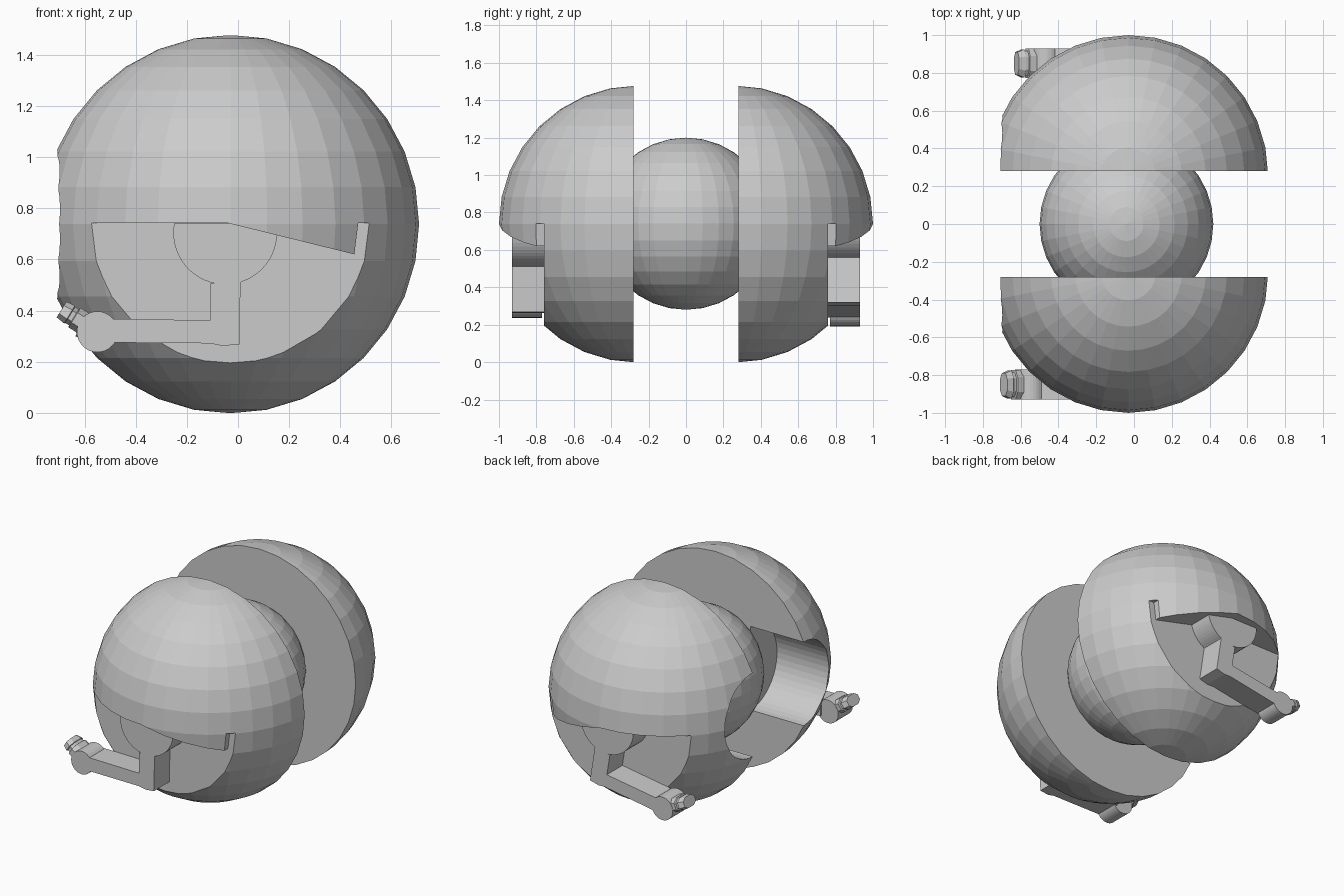
import bpy, bmesh, math
from mathutils import Matrix, Vector

if "Cube" in bpy.data.objects:
    bpy.data.objects.remove(bpy.data.objects["Cube"])

CX, CZ, R = -0.03, 0.738, 0.74      # axis of the split ball and its radius
CY, SPLIT, FACE = -0.26, -0.28, -0.76  # ball centre, inner cut, recess plane

grey = bpy.data.materials.new("light grey")
grey.diffuse_color = (0.6, 0.6, 0.6, 1)
grey.use_nodes = True
grey.node_tree.nodes["Principled BSDF"].inputs["Base Color"].default_value = grey.diffuse_color


def finish(name, bm):
    bmesh.ops.recalc_face_normals(bm, faces=bm.faces)
    me = bpy.data.meshes.new(name)
    bm.to_mesh(me)
    bm.free()
    me.materials.append(grey)
    ob = bpy.data.objects.new(name, me)
    bpy.context.collection.objects.link(ob)
    return ob


def ball(name, centre, radius, cut_y=None):
    bm = bmesh.new()
    bmesh.ops.create_uvsphere(bm, u_segments=32, v_segments=16, radius=radius,
                              matrix=Matrix.Translation(centre))
    if cut_y is not None:
        geom = bm.verts[:] + bm.edges[:] + bm.faces[:]
        cut = bmesh.ops.bisect_plane(bm, geom=geom, plane_co=(0, cut_y, 0),
                                     plane_no=(0, 1, 0), clear_outer=True)
        edges = [e for e in cut["geom_cut"] if isinstance(e, bmesh.types.BMEdge)]
        bmesh.ops.contextual_create(bm, geom=edges)
    return finish(name, bm)


def prism(name, outline, y0, y1):
    """Extrude an x-z outline from y0 to y1."""
    bm = bmesh.new()
    face = bm.faces.new([bm.verts.new((x, y0, z)) for x, z in outline])
    ext = bmesh.ops.extrude_face_region(bm, geom=[face])
    bmesh.ops.translate(bm, vec=(0, y1 - y0, 0),
                        verts=[v for v in ext["geom"] if isinstance(v, bmesh.types.BMVert)])
    return finish(name, bm)


def boolean(ob, cutter, operation):
    mod = ob.modifiers.new("cut", 'BOOLEAN')
    mod.object, mod.operation, mod.solver = cutter, operation, 'EXACT'
    dg = bpy.context.evaluated_depsgraph_get()
    me = bpy.data.meshes.new_from_object(ob.evaluated_get(dg))
    ob.modifiers.clear()
    ob.data = me
    bpy.data.objects.remove(cutter)


def arc(cx, cz, r, a0, a1, n):
    return [(cx + r * math.cos(math.radians(a0 + (a1 - a0) * i / n)),
             cz + r * math.sin(math.radians(a0 + (a1 - a0) * i / n))) for i in range(n + 1)]


def copy_to_back(ob, name, turn=0.0, lift=0.0):
    """Mirror a part to +y, optionally swung about the arm pivot."""
    me = ob.data.copy()
    pivot = Vector((-0.05, 0, 0.74))
    me.transform(Matrix.Translation(pivot + Vector((0, 0, lift)))
                 @ Matrix.Rotation(-math.radians(turn), 4, 'Y')
                 @ Matrix.Translation(-pivot) @ Matrix.Scale(-1, 4, (0, 1, 0)))
    me.flip_normals()
    new = bpy.data.objects.new(name, me)
    bpy.context.collection.objects.link(new)


# Core ball between the two halves
ball("core_ball", (-0.04, 0, 0.74), 0.46)

# Half shell with a flat lower recess and a round side port
shell = ball("front_shell", (CX, CY, CZ), R, SPLIT)
boolean(shell, prism("recess_cutter", [(-1, -1), (1, -1), (1, 0.742), (-1, 0.742)], -2, FACE),
        'DIFFERENCE')
bm = bmesh.new()
bmesh.ops.create_cone(bm, cap_ends=True, segments=48, radius1=0.29, radius2=0.29, depth=0.9,
                      matrix=Matrix.Translation((-0.75, SPLIT, CZ)) @ Matrix.Rotation(math.pi / 2, 4, 'Y'))
boolean(shell, finish("port_cutter", bm), 'DIFFERENCE')
copy_to_back(shell, "back_shell")

# Thin wedge hanging under the upper edge of the recess
wedge = ball("front_wedge", (CX, CY, CZ), R)
boolean(wedge, prism("wedge_cutter", [(-0.04, 0.742), (0.47, 0.742), (0.455, 0.62)], -2, FACE),
        'INTERSECT')
copy_to_back(wedge, "back_wedge")

# Cranked arm: half-round hub, stem and lever
hub = arc(-0.05, 0.705, 0.203, 170, 259, 14) + [(-0.108, 0.505), (-0.11, 0.362), (-0.50, 0.368),
      (-0.50, 0.275), (-0.11, 0.272), (-0.06, 0.262), (0.005, 0.268), (0.01, 0.51)]
hub += arc(-0.05, 0.705, 0.203, 288, 370, 14)
arm = prism("front_arm", hub, -0.93, FACE)
copy_to_back(arm, "back_arm", 10, 0.035)

# Round knuckle at the lever's end
knuckle = prism("front_knuckle", arc(-0.55, 0.317, 0.08, 0, 348.75, 31), -0.93, -0.77)
copy_to_back(knuckle, "back_knuckle", 10, 0.035)

# Two-step chamfered finger: octagon sections along the tilted axis
bm = bmesh.new()
axis = Vector((-0.85, 0, 0.53)).normalized()
side = Vector((0.53, 0, 0.85)).normalized()
sections = [(0.03, 0.045, 0.078), (0.105, 0.045, 0.078), (0.108, 0.037, 0.066),
            (0.125, 0.037, 0.066), (0.128, 0.041, 0.075), (0.165, 0.036, 0.06)]
rings = []
for d, w, h in sections:
    c = Vector((-0.55, -0.85, 0.317)) + axis * d
    pts = [(w, h * .5), (w * .5, h), (-w * .5, h), (-w, h * .5),
           (-w, -h * .5), (-w * .5, -h), (w * .5, -h), (w, -h * .5)]
    rings.append([bm.verts.new(c + side * a + Vector((0, b, 0))) for a, b in pts])
for lo, hi in zip(rings, rings[1:]):
    for i in range(8):
        bm.faces.new((lo[i], lo[(i + 1) % 8], hi[(i + 1) % 8], hi[i]))
bm.faces.new(rings[0])
bm.faces.new(rings[-1])
finger = finish("front_finger", bm)
copy_to_back(finger, "back_finger", 10, 0.035)
